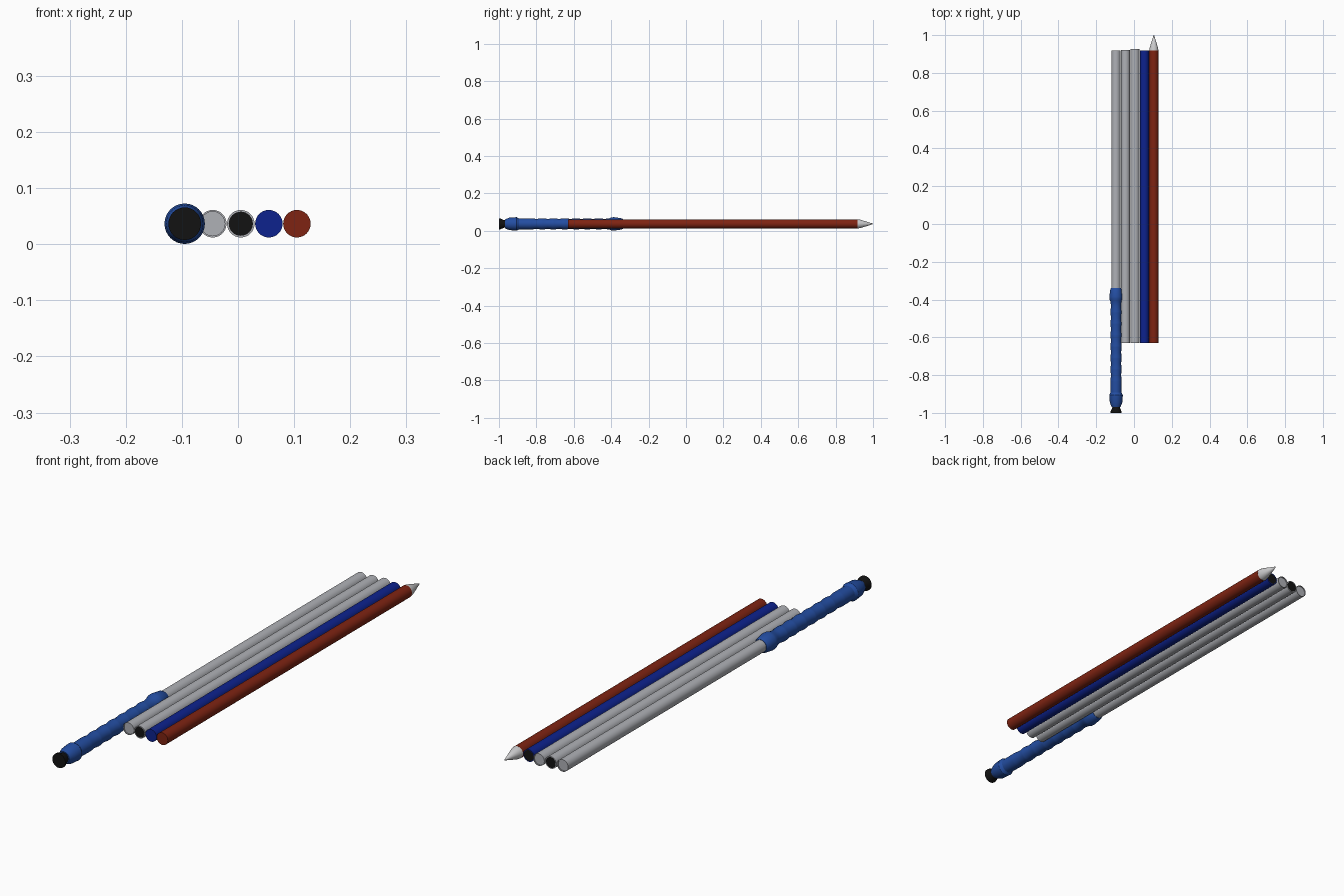
import bpy, bmesh, math

if "Cube" in bpy.data.objects:
    bpy.data.objects.remove(bpy.data.objects["Cube"])

ZC = 0.0365   # height of every tube axis
R = 0.0245    # tube radius


def material(name, rgb):
    m = bpy.data.materials.new(name)
    m.diffuse_color = (*rgb, 1)
    m.use_nodes = True
    m.node_tree.nodes["Principled BSDF"].inputs["Base Color"].default_value = m.diffuse_color
    return m


GREY = material("silver grey", (0.43, 0.44, 0.47))
LIGHT = material("light grey", (0.60, 0.60, 0.61))
NAVY = material("deep blue", (0.004, 0.016, 0.27))
RED = material("rust red", (0.21, 0.017, 0.006))
GRIP = material("grip blue", (0.017, 0.075, 0.36))
BLACK = material("black", (0.006, 0.006, 0.006))


def lathe(name, x, profile, mat, sides=32):
    """Revolve (y, radius) points about the line through x, ZC parallel to y."""
    bm = bmesh.new()
    rings = []
    for y, r in profile:
        if r == 0:
            rings.append([bm.verts.new((x, y, ZC))])
        else:
            rings.append([bm.verts.new((x + r * math.cos(2 * math.pi * i / sides), y,
                                        ZC + r * math.sin(2 * math.pi * i / sides)))
                          for i in range(sides)])
    for a, b in zip(rings, rings[1:]):
        for i in range(sides):
            j = (i + 1) % sides
            quad = [a[i % len(a)], a[j % len(a)], b[j % len(b)], b[i % len(b)]]
            bm.faces.new(list(dict.fromkeys(quad)))
    bmesh.ops.recalc_face_normals(bm, faces=bm.faces)
    me = bpy.data.meshes.new(name)
    bm.to_mesh(me)
    bm.free()
    ob = bpy.data.objects.new(name, me)
    bpy.context.collection.objects.link(ob)
    me.materials.append(mat)
    bpy.ops.object.select_all(action='DESELECT')
    ob.select_set(True)
    bpy.context.view_layer.objects.active = ob
    bpy.ops.object.shade_smooth_by_angle(angle=math.radians(30))
    return ob


def tube(name, x, y0, y1, mat, front=None, back=None):
    """Tube with a slightly recessed plug in each end; None leaves a flat cap."""
    prof = [(y0, R), (y1, R)]
    prof = ([(y0 + 0.004, 0), (y0 + 0.004, R - 0.003), (y0, R - 0.003)] if front else [(y0, 0)]) + prof
    prof += [(y1, R - 0.003), (y1 - 0.004, R - 0.003), (y1 - 0.004, 0)] if back else [(y1, 0)]
    lathe(name, x, prof, mat)
    for end, y, m in (("front", y0 + 0.003, front), ("back", y1 - 0.003, back)):
        if m and m != mat:
            lathe(f"{name}_{end}_plug", x,
                  [(y - 0.002, 0), (y - 0.002, R - 0.003), (y + 0.002, R - 0.003), (y + 0.002, 0)], m)


# Five folded pole sections lying side by side
tube("handle_section", -0.095, -0.40, 0.918, GREY, None, GREY)
tube("second_section", -0.045, -0.63, 0.921, GREY, GREY, BLACK)
tube("middle_section", 0.005, -0.63, 0.926, GREY, BLACK, GREY)
tube("blue_section", 0.055, -0.63, 0.918, NAVY, None, BLACK)
tube("red_section", 0.105, -0.63, 0.918, RED)

# Pointed tip on the red section
lathe("tip", 0.105, [(0.916, 0), (0.916, 0.0245), (0.932, 0.0225), (0.998, 0.002), (1.0, 0)], LIGHT)

# Ribbed grip with a swelling at each end
grip = [(-0.968, 0), (-0.968, 0.024), (-0.945, 0.033), (-0.905, 0.036), (-0.893, 0.029)]
for k in range(8):
    y = -0.83 + k * 0.0605
    if k:
        grip.append((y - 0.030, 0.0265))
    grip += [(y - 0.004, 0.030), (y + 0.004, 0.030)]
    if k == 7:
        grip.pop()
grip += [(-0.397, 0.035), (-0.385, 0.036), (-0.345, 0.030), (-0.338, 0.026), (-0.338, 0)]
lathe("grip", -0.095, grip, GRIP)

# Flared end cap
lathe("end_cap", -0.095, [(-1.0, 0), (-1.0, 0.029), (-0.993, 0.029), (-0.972, 0.020),
                          (-0.960, 0.020), (-0.960, 0)], BLACK)
